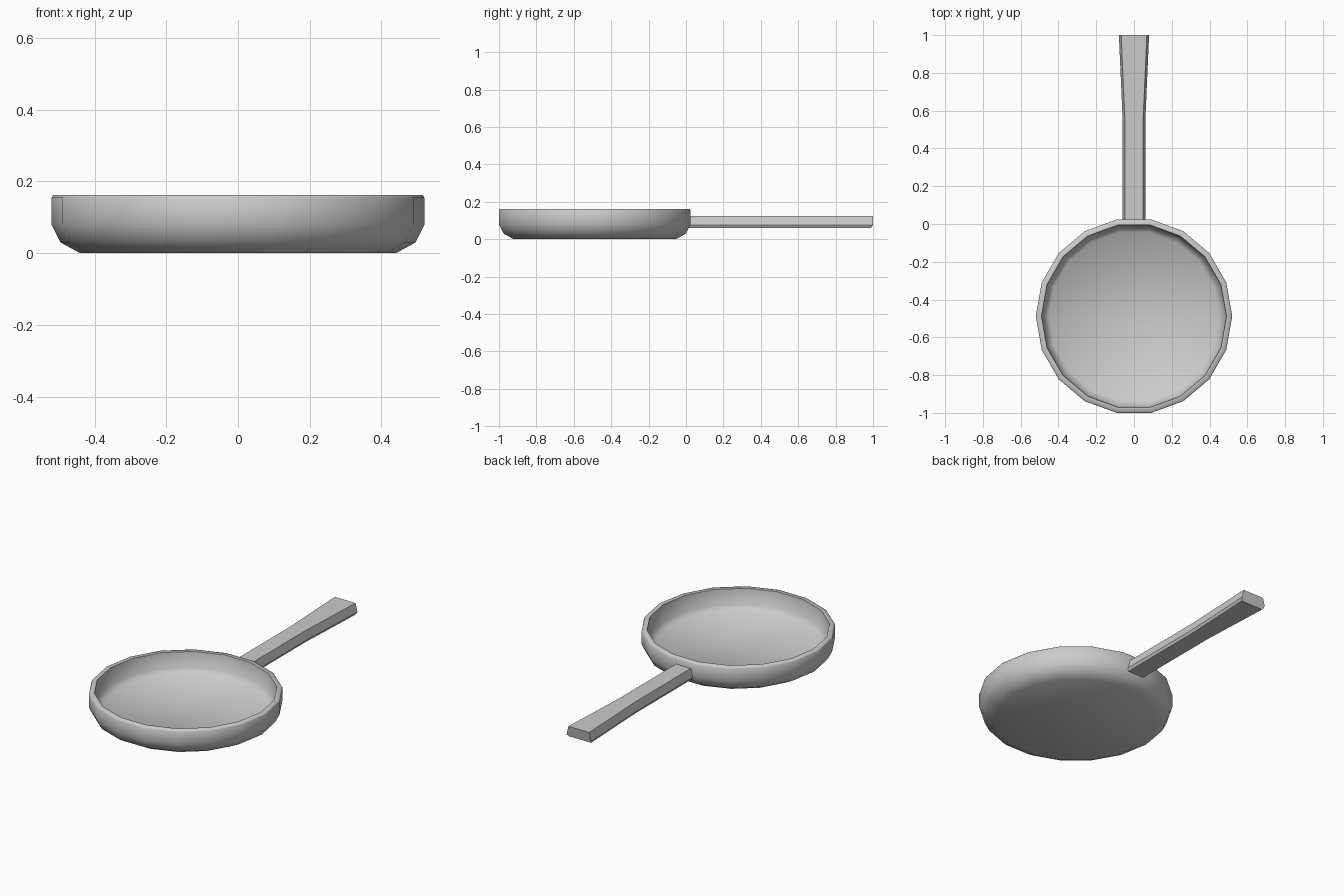
import bpy, bmesh, math

cube = bpy.data.objects.get("Cube")
if cube:
    bpy.data.objects.remove(cube, do_unlink=True)

SIDES = 18
PAN_Y = -0.488

metal = bpy.data.materials.new("grey metal")
metal.use_nodes = True
grey = (0.6, 0.6, 0.6, 1)
metal.diffuse_color = grey
metal.node_tree.nodes["Principled BSDF"].inputs["Base Color"].default_value = grey


def loft(name, rings, smooth_angle):
    """Join successive rings of points with quads and cap both ends."""
    bm = bmesh.new()
    loops = [[bm.verts.new(p) for p in ring] for ring in rings]
    n = len(loops[0])
    for a, b in zip(loops, loops[1:]):
        for i in range(n):
            j = (i + 1) % n
            bm.faces.new((a[i], a[j], b[j], b[i]))
    bm.faces.new(loops[0])
    bm.faces.new(loops[-1])
    bmesh.ops.recalc_face_normals(bm, faces=bm.faces)
    mesh = bpy.data.meshes.new(name)
    bm.to_mesh(mesh)
    bm.free()
    mesh.materials.append(metal)
    obj = bpy.data.objects.new(name, mesh)
    bpy.context.collection.objects.link(obj)
    bpy.ops.object.select_all(action="DESELECT")
    obj.select_set(True)
    bpy.context.view_layer.objects.active = obj
    bpy.ops.object.shade_smooth_by_angle(angle=math.radians(smooth_angle))
    return obj


def circle(radius, z):
    turn = 2 * math.pi / SIDES
    return [(radius * math.cos(i * turn), PAN_Y + radius * math.sin(i * turn), z)
            for i in range(SIDES)]


# Pan bowl: underside, outer wall, rim, inner wall, cooking surface
profile = [(0.44, 0), (0.495, 0.03), (0.52, 0.08), (0.52, 0.155), (0.515, 0.162),
           (0.49, 0.162), (0.48, 0.07), (0.45, 0.04)]
loft("pan_bowl", [circle(r, z) for r, z in profile], 60)


# Handle: a wedge-sided bar that flares towards its free end
def section(y, half, end_chamfer=0):
    right = [(half - 0.012, y, 0.125), (half, y, 0.075),
             (half - 0.008, y - end_chamfer, 0.06)]
    return right + [(-x, py, z) for x, py, z in reversed(right)]


loft("handle", [section(0.005, 0.06), section(0.55, 0.06), section(1.0, 0.08, 0.012)], 30)
